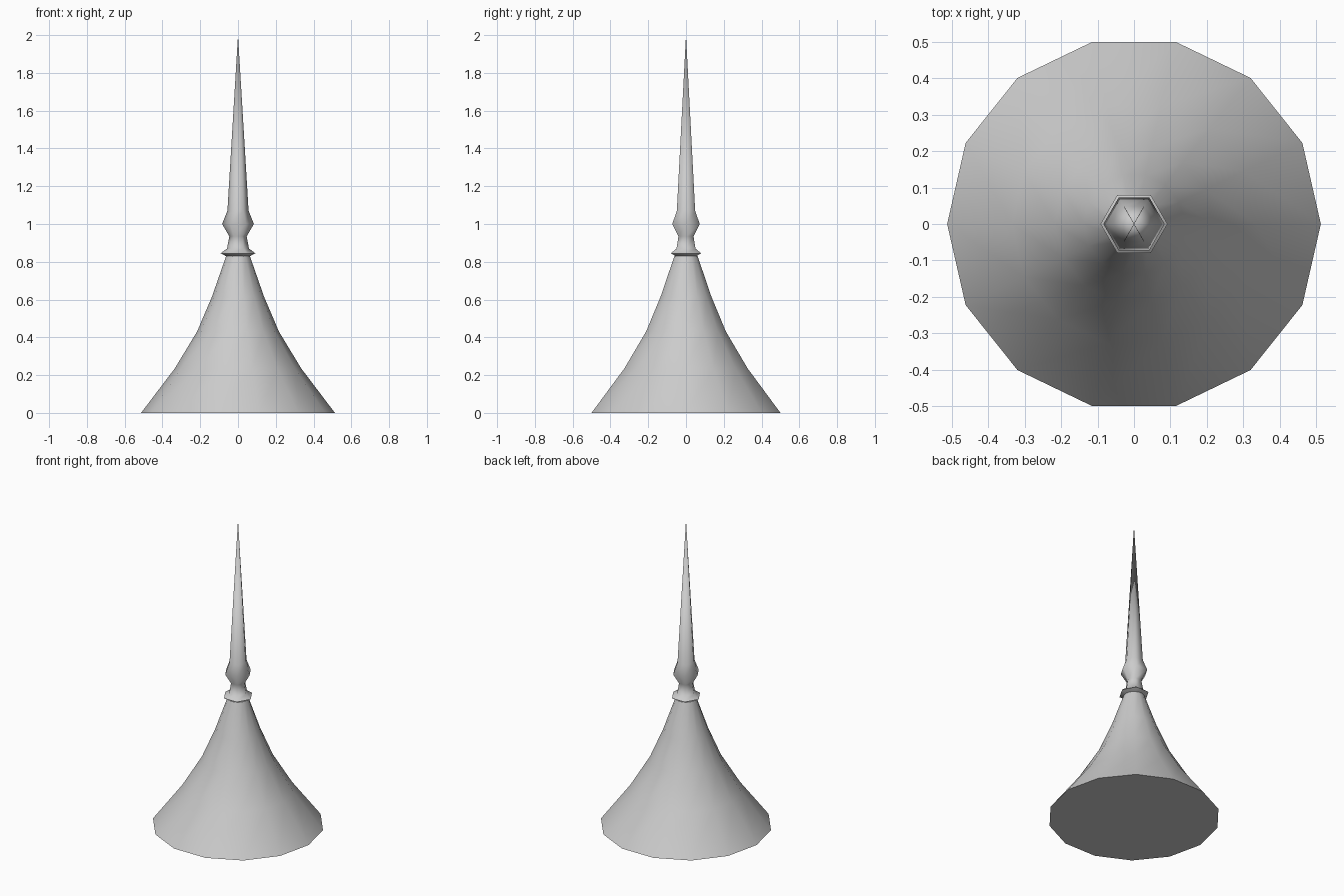
import bpy, bmesh
from math import cos, sin, tau, radians

cube = bpy.data.objects.get("Cube")
if cube:
    bpy.data.objects.remove(cube)

grey = bpy.data.materials.new("slate_grey")
grey.use_nodes = True
colour = (0.6, 0.6, 0.6, 1)
grey.diffuse_color = colour
grey.node_tree.nodes["Principled BSDF"].inputs["Base Color"].default_value = colour


def lathe(name, profile, sides, angle):
    """Faceted solid of revolution; radius 0 makes a point, open ends are capped."""
    bm = bmesh.new()
    rings = []
    for r, z in profile:
        count = sides if r else 1
        rings.append([bm.verts.new((r * cos(tau * i / sides), r * sin(tau * i / sides), z))
                      for i in range(count)])
    for low, high in zip(rings, rings[1:]):
        for i in range(sides):
            j = (i + 1) % sides
            top = [high[0]] if len(high) == 1 else [high[j], high[i]]
            bm.faces.new([low[i], low[j]] + top)
    bm.faces.new(rings[0][::-1])
    if len(rings[-1]) > 1:
        bm.faces.new(rings[-1])
    mesh = bpy.data.meshes.new(name)
    bm.to_mesh(mesh)
    bm.free()
    mesh.materials.append(grey)
    obj = bpy.data.objects.new(name, mesh)
    bpy.context.collection.objects.link(obj)
    bpy.ops.object.select_all(action="DESELECT")
    obj.select_set(True)
    bpy.context.view_layer.objects.active = obj
    bpy.ops.object.shade_smooth_by_angle(angle=radians(angle))
    return obj


# Flared roof with a closed underside
lathe("flared_roof", [(0.513, 0), (0.335, 0.235), (0.217, 0.43), (0.138, 0.615), (0.063, 0.83)], 14, 40)

# Collar, neck, bulb and needle of the finial
lathe("finial_spire", [(0.055, 0.825), (0.092, 0.845), (0.058, 0.87), (0.046, 0.935),
                       (0.084, 1.0), (0.056, 1.07), (0, 2.0)], 6, 62)
